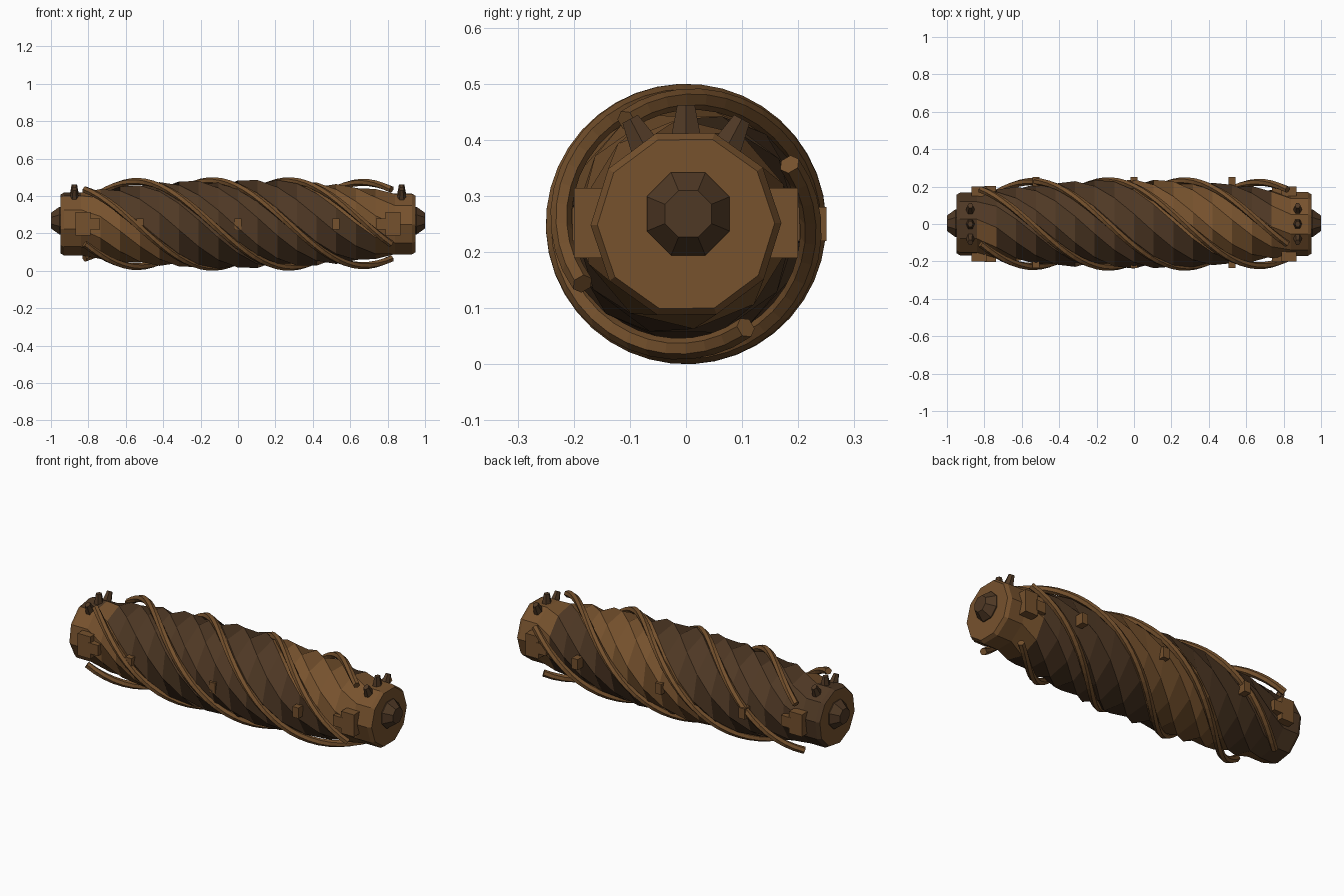
import bpy, bmesh, math
from mathutils import Vector, Matrix

if "Cube" in bpy.data.objects:
    bpy.data.objects.remove(bpy.data.objects["Cube"])

CZ = 0.25                      # height of the log axis
RATE = math.tau / 1.64         # twist per unit along x: one turn over the vines


def mat(name, c):
    m = bpy.data.materials.new(name)
    m.diffuse_color = (*c, 1)
    m.use_nodes = True
    m.node_tree.nodes["Principled BSDF"].inputs["Base Color"].default_value = m.diffuse_color
    return m


BARK = mat("light bark", (0.185, 0.085, 0.027))
DARK = mat("dark bark", (0.078, 0.040, 0.018))
VINE = mat("vine brown", (0.178, 0.082, 0.026))


def finish(bm, name, mats):
    bmesh.ops.recalc_face_normals(bm, faces=bm.faces)
    me = bpy.data.meshes.new(name)
    bm.to_mesh(me)
    bm.free()
    for m in mats:
        me.materials.append(m)
    ob = bpy.data.objects.new(name, me)
    bpy.context.collection.objects.link(ob)
    return ob


def loft(name, rings, mats, rule=None):
    """Skin a list of rings of points, cap both ends, colour by face centre."""
    bm = bmesh.new()
    vs = [[bm.verts.new(p) for p in r] for r in rings]
    n = len(rings[0])
    for i in range(len(vs) - 1):
        for j in range(n):
            k = (j + 1) % n
            bm.faces.new((vs[i][j], vs[i][k], vs[i + 1][k], vs[i + 1][j]))
    for ring in (vs[0], vs[-1]):
        bm.faces.new(ring)
    if rule:
        for f in bm.faces:
            f.material_index = rule(f.calc_center_median())
    return finish(bm, name, mats)


def polar(x, r, a):
    return Vector((x, r * math.cos(a), CZ + r * math.sin(a)))


def box(name, c, s, m):
    bm = bmesh.new()
    bmesh.ops.create_cube(bm, size=1)
    bm.transform(Matrix.Translation(c) @ Matrix.Diagonal((*s, 1)))
    return finish(bm, name, [m])


def bark_rule(c):
    """One light strand winds round a dark trunk; the ends are mostly light."""
    if abs(c.x) > 0.945:
        return 0
    a = math.degrees(math.atan2(c.z - CZ, c.y)) % 360
    if c.x > 0.78:
        return 0
    if c.x < -0.75:
        return 0 if 100 < a < 260 else 1
    d = (a - math.degrees(RATE) * c.x - 336 + 180) % 360 - 180
    return 0 if abs(d) < 60 else 1


# Twisted trunk: ten-sided, swelling towards the middle, flat ends
xs = [-0.95, -0.93] + [-0.84 + 1.68 * i / 16 for i in range(17)] + [0.93, 0.95]
rings = []
for x in xs:
    r = 0.170 + 0.069 * max(0, 1 - (abs(x) / 0.84) ** 2.2)
    if abs(x) > 0.94:
        r = 0.158
    tw = RATE * max(-0.8, min(0.8, x))
    rings.append([polar(x, r, tw + math.radians(5) + j * math.tau / 10) for j in range(10)])
loft("twisted_trunk", rings, [BARK, DARK], bark_rule)

for s in (-1, 1):
    side = "right" if s > 0 else "left"
    # End knob
    prof = [(0.93, 0.08), (0.955, 0.08), (1.0, 0.045)]
    loft(side + "_knob",
         [[polar(s * x, r, math.radians(22.5) + j * math.tau / 8) + Vector((0, 0.004, 0.018))
           for j in range(8)] for x, r in prof], [DARK])

    # Three tapered pegs on top of each end
    for a in (62, 90, 118):
        d = Vector((0, math.cos(math.radians(a)), math.sin(math.radians(a))))
        t = d.cross(Vector((1, 0, 0)))
        pr = []
        for h, r in ((0.145, 0.033), (0.212, 0.018)):
            c = Vector((s * 0.875, 0, CZ)) + d * h
            pr.append([c + Vector((1, 0, 0)) * r * 0.8 * math.cos(k * math.tau / 6)
                       + t * r * math.sin(k * math.tau / 6) for k in range(6)])
        loft(f"{side}_peg_{a}", pr, [DARK])

    # Stepped side blocks on both faces of each end
    for q in (-1, 1):
        box(f"{side}_block", Vector((s * 0.828, q * 0.167, 0.252)), (0.08, 0.066, 0.125), VINE)
        box(f"{side}_small_block", Vector((s * 0.768, q * 0.172, 0.25)), (0.06, 0.06, 0.06), VINE)

# Small studs along the sides
for x in (-0.525, 0, 0.525):
    for y in (-0.211, 0.226):
        box("side_stud", Vector((x, y, 0.25)), (0.038, 0.048, 0.06), VINE)

# Four vines winding round the trunk
M = 40
for v in range(4):
    pts = []
    for i in range(M + 1):
        x = -0.82 + 1.64 * i / M
        r = 0.213 + 0.018 * (1 - (x / 0.82) ** 4)
        pts.append(polar(x, r, RATE * x + math.radians(30 + 90 * v)))
    rings = []
    for i, p in enumerate(pts):
        t = (pts[min(i + 1, M)] - pts[max(i - 1, 0)]).normalized()
        out = Vector((0, p.y, p.z - CZ)).normalized()
        b = t.cross(out).normalized()
        rings.append([p + 0.019 * (out * math.cos(k * math.tau / 6) + b * math.sin(k * math.tau / 6))
                      for k in range(6)])
    loft(f"vine_{v + 1}", rings, [VINE])
